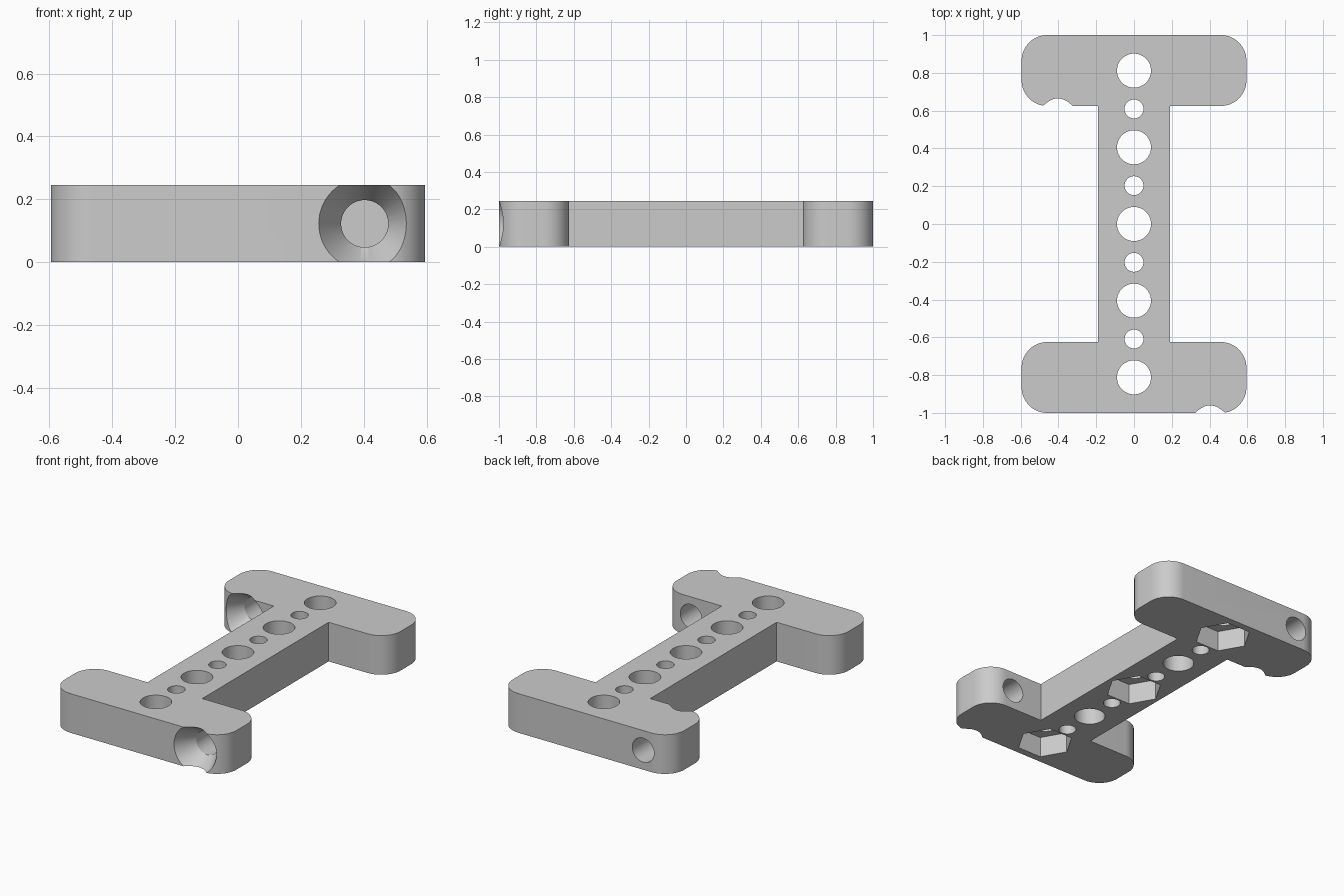
import bpy, bmesh
from math import pi, sin, cos
from mathutils import Matrix, Vector

cube = bpy.data.objects.get("Cube")
if cube:
    bpy.data.objects.remove(cube, do_unlink=True)

HEIGHT, BAR_X, BAR_IN, STEM_X, CORNER = 0.245, 0.595, 0.625, 0.19, 0.135

grey = bpy.data.materials.new("plain grey")
grey.use_nodes = True
grey.diffuse_color = (0.6, 0.6, 0.6, 1)
grey.node_tree.nodes["Principled BSDF"].inputs["Base Color"].default_value = (0.6, 0.6, 0.6, 1)


def mesh_object(name, bm):
    bmesh.ops.recalc_face_normals(bm, faces=bm.faces)
    mesh = bpy.data.meshes.new(name)
    bm.to_mesh(mesh)
    bm.free()
    mesh.materials.append(grey)
    obj = bpy.data.objects.new(name, mesh)
    bpy.context.collection.objects.link(obj)
    return obj


def rounded(x, y, start, steps=16):
    """Arc that rounds the outline corner at x, y."""
    cx = x - CORNER * (1 if x > 0 else -1)
    cy = y + CORNER * (1 if start in (pi, 1.5 * pi) else -1)
    return [(cx + CORNER * cos(start + i * pi / 2 / steps),
             cy + CORNER * sin(start + i * pi / 2 / steps)) for i in range(steps + 1)]


def cutter(name, r1, r2, depth, centre, turn=None, sides=64):
    """Cylinder, cone or prism that is cut out of the plate."""
    bm = bmesh.new()
    bmesh.ops.create_cone(bm, cap_ends=True, segments=sides, radius1=r1, radius2=r2, depth=depth)
    bm.transform(Matrix.Translation(Vector(centre)) @ (turn or Matrix()))
    obj = mesh_object(name, bm)
    obj.hide_render = True
    return obj


# Plate outline: right half going up, then the same half turned round
half = (rounded(BAR_X, -1, 1.5 * pi) + rounded(BAR_X, -BAR_IN, 0)
        + [(STEM_X, -BAR_IN), (STEM_X, BAR_IN)]
        + rounded(BAR_X, BAR_IN, 1.5 * pi) + rounded(BAR_X, 1, 0))
outline = half + [(-x, -y) for x, y in half]
bm = bmesh.new()
base = bm.faces.new([bm.verts.new((x, y, 0)) for x, y in outline])
top = bmesh.ops.extrude_face_region(bm, geom=[base], use_keep_orig=True)
bmesh.ops.translate(bm, vec=(0, 0, HEIGHT),
                    verts=[v for v in top["geom"] if isinstance(v, bmesh.types.BMVert)])
plate = mesh_object("mounting_plate", bm)

cutters = []
mid = HEIGHT / 2

# Row of alternating large and small holes
for i in range(-4, 5):
    r = 0.09 if i % 2 == 0 else 0.05
    cutters.append(cutter("row_hole", r, r, 1, (0, i * 0.203, mid)))

# Hexagonal nut pockets underneath
pocket = 0.13
for y in (-0.812, 0, 0.812):
    turn = Matrix.Rotation(pi / 2, 4, "Z")
    cutters.append(cutter("nut_pocket", 0.165, 0.165, pocket * 2, (0, y, 0), turn, 6))

# Countersunk cross holes, both opening towards the front
to_back = Matrix.Rotation(-pi / 2, 4, "X")
for x, face in ((0.403, -1), (-0.403, BAR_IN)):
    cutters.append(cutter("cross_hole", 0.075, 0.075, 0.6, (x, face + 0.2, mid), to_back))
    cutters.append(cutter("countersink", 0.158, 0.075, 0.14, (x, face + 0.05, mid), to_back))

for c in cutters:
    mod = plate.modifiers.new(c.name, "BOOLEAN")
    mod.operation, mod.solver, mod.object = "DIFFERENCE", "EXACT", c

# Apply the cuts and remove the cutters
bpy.ops.object.select_all(action="DESELECT")
plate.select_set(True)
bpy.context.view_layer.objects.active = plate
for mod in list(plate.modifiers):
    bpy.ops.object.modifier_apply(modifier=mod.name)
for c in cutters:
    bpy.data.objects.remove(c, do_unlink=True)
bpy.ops.object.shade_smooth_by_angle(angle=pi / 6)
